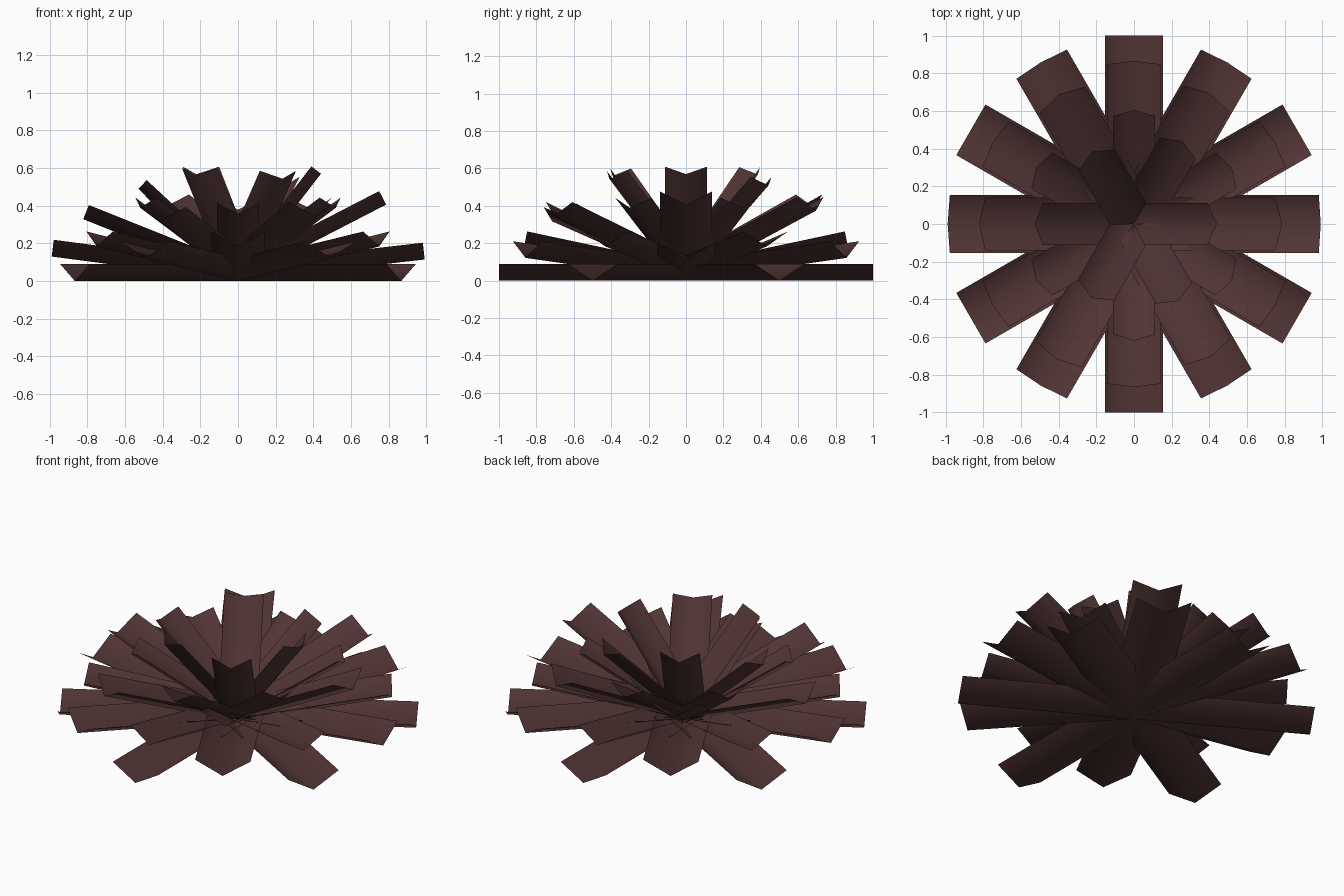
import bpy
import math
from mathutils import Matrix

if "Cube" in bpy.data.objects:
    bpy.data.objects.remove(bpy.data.objects["Cube"])

brown = bpy.data.materials.new("dark_brown")
brown.diffuse_color = (0.082, 0.034, 0.034, 1)
brown.use_nodes = True
brown.node_tree.nodes["Principled BSDF"].inputs["Base Color"].default_value = brown.diffuse_color


def petal(name, azimuth, tilt, length, width):
    """Thin strip folded into a V, running out from the centre."""
    half = width / 2
    rise = half * math.tan(math.radians(30))
    verts = [(x, y, rise if y else 0) for x in (0, length) for y in (-half, 0, half)]
    mesh = bpy.data.meshes.new(name)
    mesh.from_pydata(verts, [], [(0, 3, 4, 1), (1, 4, 5, 2)])
    mesh.transform(Matrix.Rotation(math.radians(azimuth), 4, 'Z')
                   @ Matrix.Rotation(-math.radians(tilt), 4, 'Y'))
    mesh.polygons.foreach_set("use_smooth", [True] * 2)
    mesh.materials.append(brown)
    obj = bpy.data.objects.new(name, mesh)
    bpy.context.collection.objects.link(obj)


# Rings: name, first azimuth, length, width, tilts of six petals 60 degrees apart
rings = [
    ("ground_petal", 30, 1.0, 0.31, [0] * 6),
    ("outer_petal", 0, 0.998, 0.31, [6.6, 7, 7, 7.5, 7, 7]),
    ("lower_middle_petal", 30, 0.885, 0.28, [12] * 6),
    ("upper_middle_petal", 0, 0.885, 0.28, [27.3, 25, 26, 21.8, 21, 23]),
    ("lower_inner_petal", 30, 0.715, 0.222, [33, 32, 33, 33, 30, 33]),
    ("upper_inner_petal", 0, 0.72, 0.222, [52.3, 45, 52, 42.8, 51, 49]),
]
for name, start, length, width, tilts in rings:
    for i, tilt in enumerate(tilts):
        petal(f"{name}_{i + 1}", start + 60 * i, tilt, length, width)
